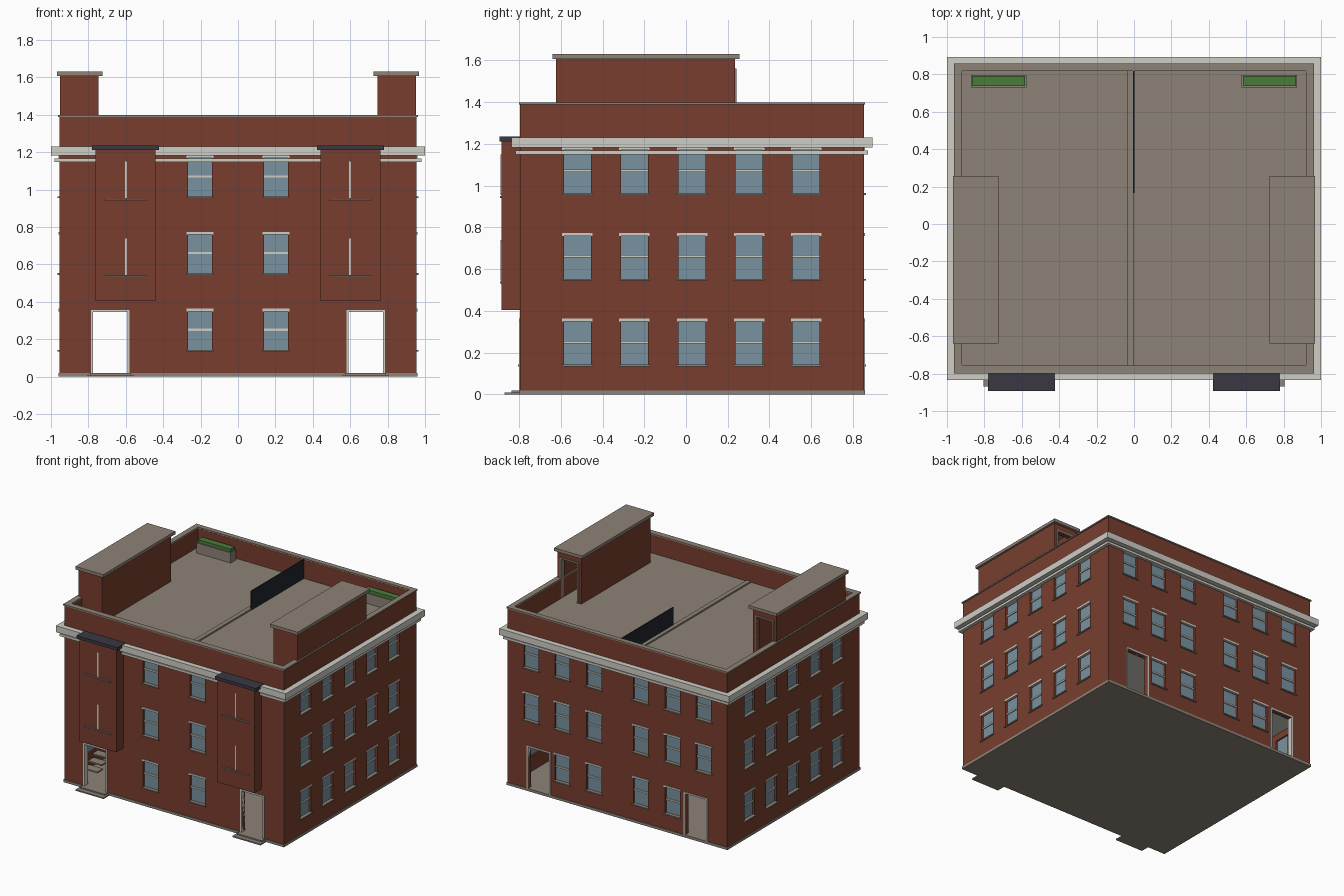
import bpy, bmesh, math
from mathutils import Matrix, Vector

if "Cube" in bpy.data.objects:
    bpy.data.objects.remove(bpy.data.objects["Cube"])


def material(name, rgb):
    m = bpy.data.materials.new(name)
    m.use_nodes = True
    m.diffuse_color = (*rgb, 1)
    m.node_tree.nodes["Principled BSDF"].inputs["Base Color"].default_value = (*rgb, 1)
    return m


BRICK = material("red brick", (0.19, 0.048, 0.028))
STONE = material("grey stone", (0.27, 0.23, 0.185))
TRIM = material("pale trim", (0.62, 0.61, 0.56))
GLASS = material("blue grey glass", (0.19, 0.29, 0.35))
SLATE = material("dark slate", (0.042, 0.04, 0.055))
FENCE = material("black fence", (0.016, 0.018, 0.024))
GREEN = material("hedge green", (0.07, 0.2, 0.045))

W, Y0, Y1, T = 0.955, -0.795, 0.852, 0.035
ROOF, TOP = 1.24, 1.388
FLOORS = [0.14, 0.55, 0.96]


def finish(name, bm, mat, place=None):
    me = bpy.data.meshes.new(name)
    bm.to_mesh(me)
    bm.free()
    me.materials.append(mat)
    ob = bpy.data.objects.new(name, me)
    bpy.context.collection.objects.link(ob)
    if place:
        ob.matrix_world = place
    return ob


def boxes(name, mat, specs, place=None):
    """One object from boxes given as (x0, x1, y0, y1, z0, z1)."""
    bm = bmesh.new()
    for x0, x1, y0, y1, z0, z1 in specs:
        lo, hi = Vector((x0, y0, z0)), Vector((x1, y1, z1))
        m = Matrix.Translation((lo + hi) / 2) @ Matrix.Diagonal((*(hi - lo), 1))
        bmesh.ops.create_cube(bm, size=1, matrix=m)
    return finish(name, bm, mat, place)


def both(x0, x1, *rest):
    """The same box on the left and on the right."""
    return [(x0, x1, *rest), (-x1, -x0, *rest)]


def wall(name, u0, u1, z0, z1, holes, place):
    """Flat wall with rectangular openings, thickened inwards."""
    us = sorted({u0, u1, *(u for h in holes for u in h[:2])})
    zs = sorted({z0, z1, *(z for h in holes for z in h[2:])})
    bm = bmesh.new()
    for a, b in zip(us, us[1:]):
        for c, d in zip(zs, zs[1:]):
            u, z = (a + b) / 2, (c + d) / 2
            if any(h[0] < u < h[1] and h[2] < z < h[3] for h in holes):
                continue
            bm.faces.new([bm.verts.new((p, 0, q)) for p, q in ((a, c), (b, c), (b, d), (a, d))])
    bmesh.ops.remove_doubles(bm, verts=bm.verts, dist=1e-5)
    ob = finish(name, bm, BRICK, place)
    mod = ob.modifiers.new("thickness", "SOLIDIFY")
    mod.thickness, mod.offset = T, -1


def door_frame(name, a, b, top, bottom, mat, place):
    e = 0.012
    boxes(name, mat, [(a - e, a, -0.006, T, bottom, top + e),
                      (b, b + e, -0.006, T, bottom, top + e),
                      (a, b, -0.006, T, top, top + e)], place)


def facade(side, angle, origin, u0, u1, windows, doors):
    """Wall with its windows; windows are (centre, sill height)."""
    place = Matrix.Translation(origin) @ Matrix.Rotation(math.radians(angle), 4, "Z")
    r = 0.065
    holes = [(u - r, u + r, z, z + 0.212) for u, z in windows]
    holes += [(a, b, 0.02, 0.345) for a, b in doors]
    wall(side + "_wall", u0, u1, 0.02, TOP, holes, place)
    boxes(side + "_glass", GLASS,
          [(u - r, u + r, 0.018, 0.024, z, z + 0.212) for u, z in windows], place)
    boxes(side + "_sash_bars", TRIM,
          [(u - r, u + r, 0.01, 0.018, z + 0.105, z + 0.117) for u, z in windows], place)
    boxes(side + "_lintels", TRIM,
          [(u - 0.073, u + 0.073, -0.006, 0.01, z + 0.21, z + 0.224) for u, z in windows], place)
    boxes(side + "_sills", STONE,
          [(u - 0.075, u + 0.075, -0.01, 0.02, z - 0.005, z + 0.004) for u, z in windows], place)
    for i, (a, b) in enumerate(doors):
        door_frame(f"{side}_door_frame_{i + 1}", a, b, 0.345, 0.02, TRIM, place)


# Outer walls, windows and doorways
DOORS = [(-0.775, -0.592), (0.592, 0.775)]
side_us = [-0.52, -0.247, 0.029, 0.302, 0.575]
front_windows = [(u, z) for u in (-0.203, 0.203) for z in FLOORS]
back_windows = [(u, z) for u in (-0.75, -0.48, -0.203, 0.203, 0.48, 0.75) for z in FLOORS
                if abs(u) < 0.7 or z > 0.5]
facade("front", 0, (0, Y0, 0), -W, W, front_windows, DOORS)
facade("back", 180, (0, Y1, 0), -W, W, back_windows, DOORS)
facade("left", 90, (W, 0, 0), Y0 + T, Y1 - T, [(u, z) for u in side_us for z in FLOORS], [])
facade("right", -90, (-W, 0, 0), T - Y1, -Y0 - T, [(-u, z) for u in side_us for z in FLOORS], [])

# Ground slab, entrance steps, interior
boxes("ground_slab", STONE, [(-0.96, 0.96, -0.8, 0.857, 0, 0.02)])
boxes("entrance_steps", STONE, both(0.56, 0.805, -0.87, -0.8, 0, 0.01)
      + both(0.575, 0.79, -0.835, -0.8, 0.01, 0.02))
boxes("party_wall", STONE, [(-0.035, 0, Y0 + T, Y1 - T, 0.02, 1.14)])
boxes("ceiling", TRIM, [(-W + T, W - T, Y0 + T, Y1 - T, 0.405, 0.415)])
boxes("stairs", STONE, [s for i in range(10) for s in
      both(0.79, 0.91, -0.62 + 0.055 * i, -0.55 + 0.055 * i, 0.045 + 0.036 * i, 0.056 + 0.036 * i)])

# Cornice bands
boxes("cornice", TRIM, [(-1, 1, -0.835, 0.893, 1.182, 1.232)])
boxes("lower_cornice_band", TRIM, [(-0.98, 0.98, -0.817, 0.873, 1.149, 1.168)])

# Roof, parapet coping, divider
boxes("roof", STONE, [(-W + T, W - T, Y0 + T, Y1 - T, 1.2, ROOF)])
boxes("parapet_coping", STONE, [(-0.963, 0.963, -0.8, -0.753, TOP, 1.398),
                                (-0.963, 0.963, 0.818, 0.858, TOP, 1.398)]
      + both(0.92, 0.963, -0.753, 0.818, TOP, 1.398))
boxes("roof_kerb", STONE, [(-0.035, 0, -0.753, 0.818, ROOF, 1.252)])
boxes("roof_fence", FENCE, [(-0.006, 0.002, 0.165, 0.817, ROOF, 1.39)])

# Planters
boxes("planters", STONE, both(0.575, 0.872, 0.731, 0.797, ROOF, 1.32))
boxes("planter_hedges", GREEN, both(0.582, 0.865, 0.738, 0.79, 1.32, 1.345))

# Stair houses on the roof, open at the back
boxes("stair_house_walls", BRICK,
      both(0.746, 0.766, -0.622, 0.2, ROOF, 1.608)
      + both(0.93, 0.952, -0.622, 0.2, ROOF, 1.608)
      + both(0.766, 0.93, -0.622, -0.602, ROOF, 1.608))
boxes("stair_house_caps", STONE, both(0.725, 0.968, -0.639, 0.256, 1.608, 1.632))
for side, s in (("left", 1), ("right", -1)):
    place = Matrix.Translation((s * 0.849, 0.235, 0)) @ Matrix.Rotation(math.pi, 4, "Z")
    wall(side + "_stair_house_end", -0.103, 0.103, ROOF, 1.608, [(-0.07, 0.07, ROOF, 1.55)], place)
    door_frame(side + "_stair_house_frame", -0.07, 0.07, 1.55, ROOF, STONE, place)

# Front bays with slate caps and painted sash lines
boxes("bays", BRICK, both(0.44, 0.762, -0.883, Y0, 0.405, 1.212))
boxes("bay_caps", SLATE, both(0.423, 0.78, -0.893, Y0, 1.212, 1.236))
boxes("bay_mullions", TRIM, [s for z in FLOORS[1:]
      for s in both(0.594, 0.603, -0.888, -0.883, z - 0.005, z + 0.19)])
boxes("bay_sills", STONE, [s for z in FLOORS[1:]
      for s in both(0.487, 0.715, -0.892, -0.883, z - 0.018, z - 0.009)])
